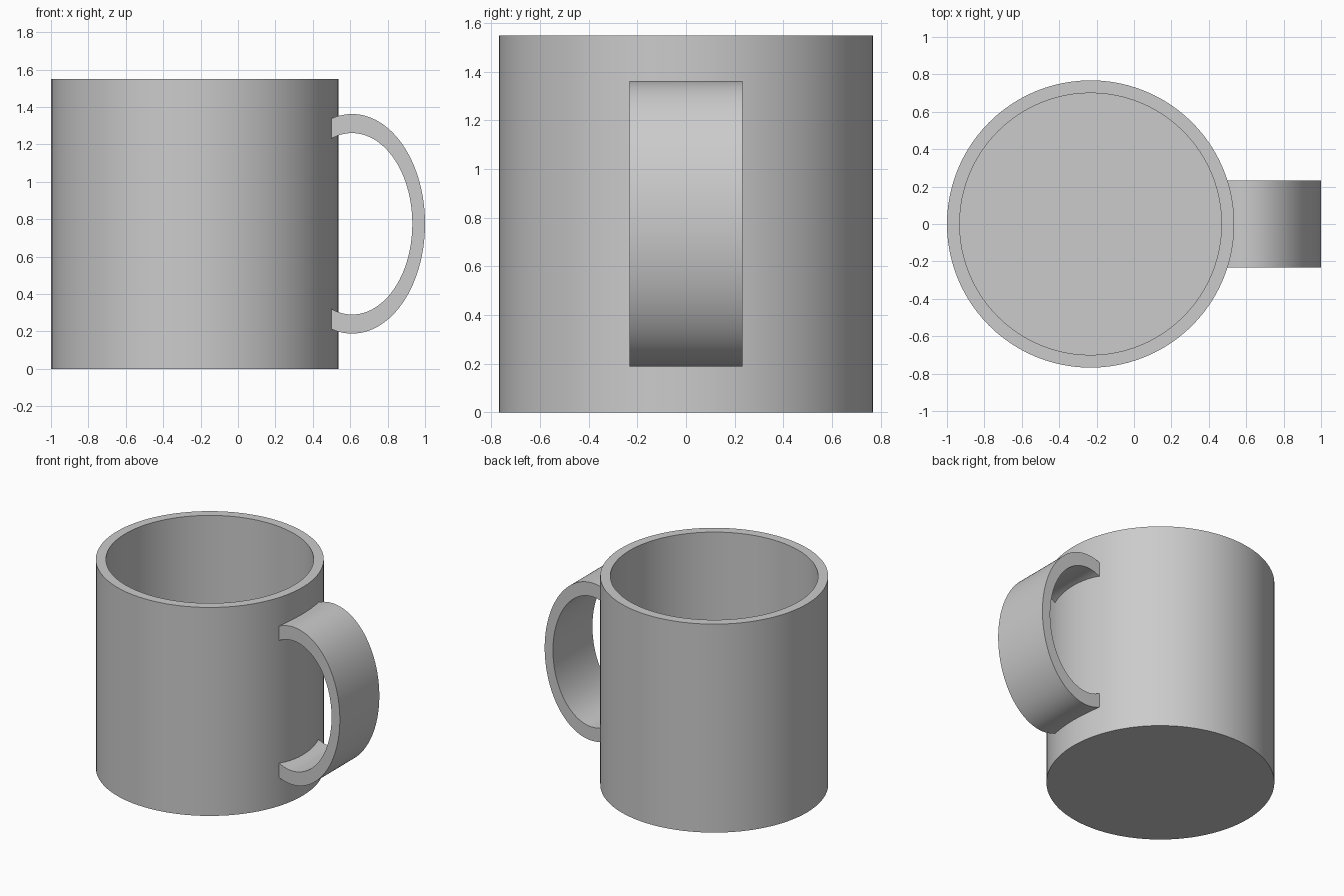
import bpy
import bmesh
import math

cube = bpy.data.objects.get("Cube")
if cube:
    bpy.data.objects.remove(cube, do_unlink=True)

CUP_X, CUP_R, INNER_R, HEIGHT, FLOOR = -0.232, 0.768, 0.70, 1.55, 0.07

grey = bpy.data.materials.new("light grey")
grey.use_nodes = True
colour = (0.6, 0.6, 0.6, 1)
grey.diffuse_color = colour
grey.node_tree.nodes["Principled BSDF"].inputs["Base Color"].default_value = colour


def finish(name, bm):
    """Turn a bmesh into a smooth object with crisp edges."""
    bmesh.ops.remove_doubles(bm, verts=bm.verts, dist=1e-5)
    bmesh.ops.recalc_face_normals(bm, faces=bm.faces)
    mesh = bpy.data.meshes.new(name)
    bm.to_mesh(mesh)
    bm.free()
    mesh.materials.append(grey)
    obj = bpy.data.objects.new(name, mesh)
    bpy.context.collection.objects.link(obj)
    bpy.ops.object.select_all(action='DESELECT')
    obj.select_set(True)
    bpy.context.view_layer.objects.active = obj
    bpy.ops.object.shade_smooth_by_angle(angle=math.radians(30))
    return obj


# Cup body: wall and floor profile turned around the vertical axis
bm = bmesh.new()
profile = [(0, 0), (CUP_R, 0), (CUP_R, HEIGHT),
           (INNER_R, HEIGHT), (INNER_R, FLOOR), (0, FLOOR)]
verts = [bm.verts.new((r, 0, z)) for r, z in profile]
edges = [bm.edges.new(pair) for pair in zip(verts, verts[1:])]
bmesh.ops.spin(bm, geom=verts + edges, cent=(0, 0, 0), axis=(0, 0, 1),
               angle=math.tau, steps=96, use_merge=True)
finish("cup_body", bm).location.x = CUP_X

# Handle: open elliptical band, its ends buried in the cup wall
MID_X, MID_Z, END_X, HALF_WIDTH, STEPS = 0.61, HEIGHT / 2, 0.497, 0.232, 64


def arc(rx, rz):
    """Points of an ellipse from the lower to the upper end of the handle."""
    limit = math.acos((END_X - MID_X) / rx)
    angles = [limit * (2 * i / STEPS - 1) for i in range(STEPS + 1)]
    return [(MID_X + rx * math.cos(a), MID_Z + rz * math.sin(a)) for a in angles]


bm = bmesh.new()
rings = []
for (ox, oz), (ix, iz) in zip(arc(0.39, 0.587), arc(0.322, 0.485)):
    corners = [(ox, -HALF_WIDTH, oz), (ox, HALF_WIDTH, oz),
               (ix, HALF_WIDTH, iz), (ix, -HALF_WIDTH, iz)]
    rings.append([bm.verts.new(c) for c in corners])
for a, b in zip(rings, rings[1:]):
    for i in range(4):
        j = (i + 1) % 4
        bm.faces.new((a[i], a[j], b[j], b[i]))
bm.faces.new(rings[0])
bm.faces.new(rings[-1])
finish("handle", bm)
